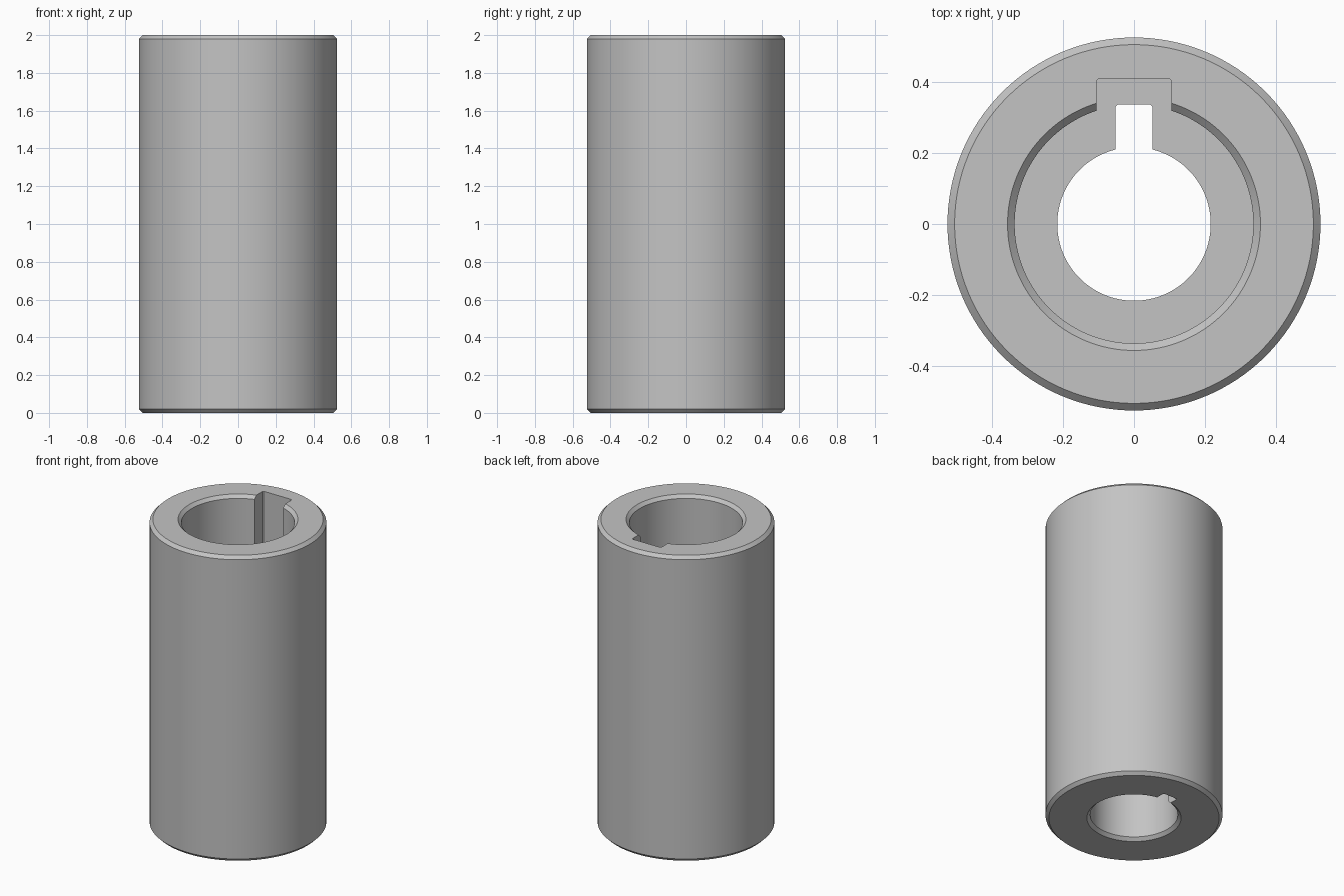
import bpy, bmesh, math

cube = bpy.data.objects.get("Cube")
if cube:
    bpy.data.objects.remove(cube, do_unlink=True)

SEGMENTS = 128
HEIGHT = 2.0
OUTER, UPPER, LOWER, STOP = 0.525, 0.336, 0.26, 0.216
CHAMFER = 0.02
STOP_LOW, STOP_HIGH = 0.95, 1.05

steel = bpy.data.materials.new("steel grey")
steel.use_nodes = True
grey = (0.55, 0.55, 0.55, 1)
steel.diffuse_color = grey
steel.node_tree.nodes["Principled BSDF"].inputs["Base Color"].default_value = grey


def make_object(name, bm):
    bmesh.ops.recalc_face_normals(bm, faces=bm.faces)
    mesh = bpy.data.meshes.new(name)
    bm.to_mesh(mesh)
    bm.free()
    mesh.materials.append(steel)
    obj = bpy.data.objects.new(name, mesh)
    bpy.context.collection.objects.link(obj)
    return obj


def lathe(name, profile):
    """Turn a closed (radius, height) outline about the z axis."""
    bm = bmesh.new()
    rings = []
    for r, z in profile:
        angles = [math.tau * i / SEGMENTS for i in range(SEGMENTS)]
        rings.append([bm.verts.new((r * math.cos(a), r * math.sin(a), z)) for a in angles])
    for k, ring in enumerate(rings):
        upper = rings[(k + 1) % len(rings)]
        for i in range(SEGMENTS):
            j = (i + 1) % SEGMENTS
            bm.faces.new((ring[i], ring[j], upper[j], upper[i]))
    return make_object(name, bm)


def key_cutter(name, half_width, depth, z0, z1):
    """Upright bar from the axis towards the back, with eased outer corners."""
    ease = 0.006
    outline = [(-half_width, 0), (half_width, 0), (half_width, depth - ease),
               (half_width - ease, depth), (ease - half_width, depth),
               (-half_width, depth - ease)]
    bm = bmesh.new()
    face = bm.faces.new([bm.verts.new((x, y, z0)) for x, y in outline])
    top = bmesh.ops.extrude_face_region(bm, geom=[face])["geom"]
    bmesh.ops.translate(bm, vec=(0, 0, z1 - z0),
                        verts=[v for v in top if isinstance(v, bmesh.types.BMVert)])
    cutter = make_object(name, bm)
    cutter.hide_render = True
    return cutter


# Sleeve with chamfered rims, two bores and an inner stop ring
sleeve = lathe("coupling_sleeve", [
    (OUTER - CHAMFER, 0), (OUTER, CHAMFER),
    (OUTER, HEIGHT - CHAMFER), (OUTER - CHAMFER, HEIGHT),
    (UPPER + CHAMFER, HEIGHT), (UPPER, HEIGHT - CHAMFER),
    (UPPER, STOP_HIGH), (STOP, STOP_HIGH),
    (STOP, STOP_LOW), (LOWER, STOP_LOW),
    (LOWER, CHAMFER), (LOWER + CHAMFER, 0),
])

# Wide keyway above the stop, narrow keyway through the stop and lower bore
cutters = [
    key_cutter("upper_keyway_cutter", 0.105, 0.41, STOP_HIGH, HEIGHT + 0.1),
    key_cutter("lower_keyway_cutter", 0.052, 0.336, -0.1, STOP_HIGH + 0.1),
]
bpy.context.view_layer.objects.active = sleeve
sleeve.select_set(True)
for cutter in cutters:
    mod = sleeve.modifiers.new("keyway", "BOOLEAN")
    mod.operation = "DIFFERENCE"
    mod.solver = "EXACT"
    mod.object = cutter
    bpy.ops.object.modifier_apply(modifier=mod.name)
for cutter in cutters:
    bpy.data.objects.remove(cutter, do_unlink=True)

bpy.ops.object.shade_smooth_by_angle(angle=math.radians(25))
